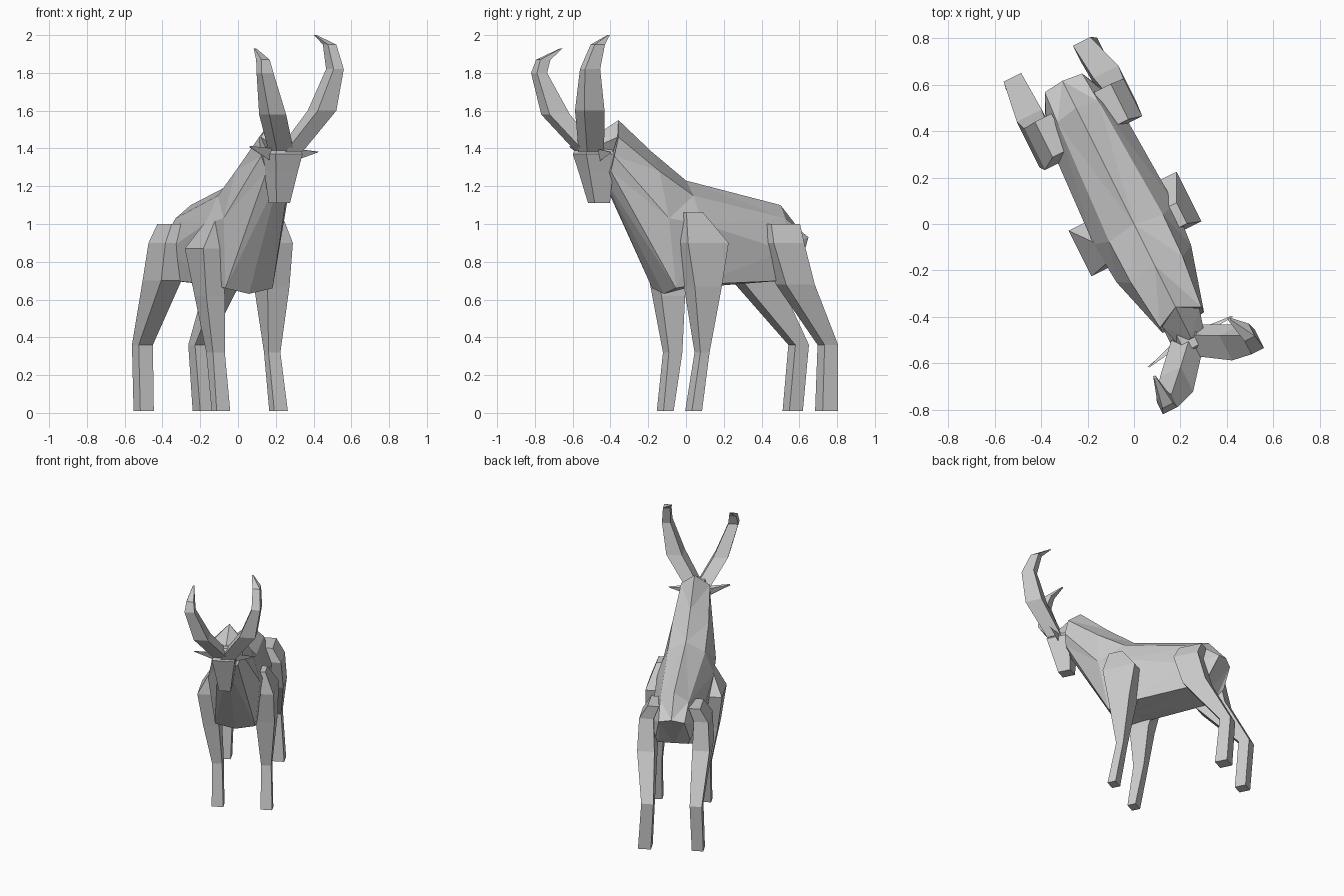
import bpy, bmesh
from mathutils import Vector

# Animal axes: u = forward, v = animal's left; the body stands diagonally
F = Vector((0.447, -0.894, 0))
S = Vector((0.894, 0.447, 0))


def world(u, v, z):
    return F * u + S * v + Vector((0, 0, z))


def loft(name, rings):
    """Skin equal-sized rings of (u, v, z) points and cap both ends."""
    bm = bmesh.new()
    vs = [[bm.verts.new(world(*p)) for p in r] for r in rings]
    n = len(vs[0])
    for a, b in zip(vs, vs[1:]):
        for i in range(n):
            j = (i + 1) % n
            bm.faces.new((a[i], a[j], b[j], b[i]))
    bm.faces.new(vs[0])
    bm.faces.new(vs[-1])
    bmesh.ops.triangulate(bm, faces=bm.faces)
    bmesh.ops.recalc_face_normals(bm, faces=bm.faces)
    me = bpy.data.meshes.new(name)
    bm.to_mesh(me)
    bm.free()
    ob = bpy.data.objects.new(name, me)
    bpy.context.collection.objects.link(ob)
    return ob


def half_rings(halves):
    """Mirror half sections (first and last points on the centre plane)."""
    return [h + [(u, -v, z) for u, v, z in h[-2:0:-1]] for h in halves]


def limb(name, sections):
    """Four-sided limb from stacked (u, v, z, half_u, half_v) sections."""
    return loft(name, [[(u + a * hu, v + b * hv, z)
                        for a, b in ((1, 1), (-1, 1), (-1, -1), (1, -1))]
                       for u, v, z, hu, hv in sections])


# Body with chest and neck
loft("body", half_rings([
    [(-.69, 0, .95), (-.68, .09, .93), (-.62, .12, .78), (-.58, .10, .73), (-.56, 0, .72)],
    [(-.56, 0, 1.10), (-.54, .10, 1.03), (-.50, .17, .86), (-.50, .14, .70), (-.50, 0, .70)],
    [(0, 0, 1.23), (.02, .13, 1.15), (0, .195, 1.0), (0, .15, .68), (0, 0, .66)],
    [(.20, 0, 1.38), (.22, .125, 1.28), (.19, .18, 1.03), (.13, .14, .66), (.13, 0, .63)],
    [(.40, 0, 1.55), (.45, .10, 1.46), (.475, .10, 1.36), (.48, .07, 1.28), (.49, 0, 1.25)],
]))

# Crown of the neck running forward into the head
loft("crown", half_rings([
    [(.40, 0, 1.55), (.45, .09, 1.46), (.47, 0, 1.27)],
    [(.55, 0, 1.46), (.56, .06, 1.41), (.54, 0, 1.27)],
]))

# Head with muzzle pointing down
limb("head", [
    (.55, -.01, 1.45, .04, .04),
    (.54, -.01, 1.37, .085, .08),
    (.53, -.01, 1.28, .07, .065),
    (.51, -.01, 1.11, .045, .04),
])

# Horns
limb("right_horn", [
    (.57, -.03, 1.39, .05, .05), (.70, -.145, 1.58, .06, .05),
    (.76, -.22, 1.80, .03, .035), (.735, -.22, 1.87, .03, .025),
    (.63, -.215, 1.93, .005, .005)])
limb("left_horn", [
    (.57, .02, 1.38, .05, .05), (.655, .17, 1.60, .06, .055),
    (.684, .232, 1.82, .045, .03), (.635, .225, 1.95, .03, .025),
    (.55, .183, 2.0, .005, .005)])

# Ears: thin spikes
for name, s, tip in (("left_ear", 1, (.545, .20, 1.38)),
                     ("right_ear", -1, (.58, -.22, 1.41))):
    c = s * .06 - .01
    loft(name, [[(.56, c, 1.40), (.53, c, 1.39), (.54, c, 1.33)],
                [tuple(t + d for t in tip) for d in (.003, 0, -.003)]])

# Front legs
limb("front_left_leg", [
    (.05, .175, 1.06, .05, .03), (.0, .22, .90, .12, .045),
    (.0, .20, .67, .08, .065), (.005, .20, .32, .027, .035),
    (.06, .21, .01, .03, .04)])
limb("front_right_leg", [
    (.05, -.155, 1.02, .05, .03), (.01, -.215, .87, .11, .05),
    (.015, -.175, .62, .07, .055), (.01, -.138, .32, .04, .035),
    (.058, -.13, .01, .03, .04)])

# Hind legs
limb("hind_left_leg", [
    (-.50, .14, 1.0, .085, .04), (-.49, .19, .90, .09, .05),
    (-.555, .185, .68, .085, .06), (-.765, .15, .36, .04, .042),
    (-.746, .172, .01, .045, .045)])
limb("hind_right_leg", [
    (-.50, -.145, 1.0, .085, .04), (-.48, -.19, .90, .10, .05),
    (-.51, -.195, .70, .11, .06), (-.76, -.186, .36, .04, .042),
    (-.729, -.194, .01, .04, .04)])
